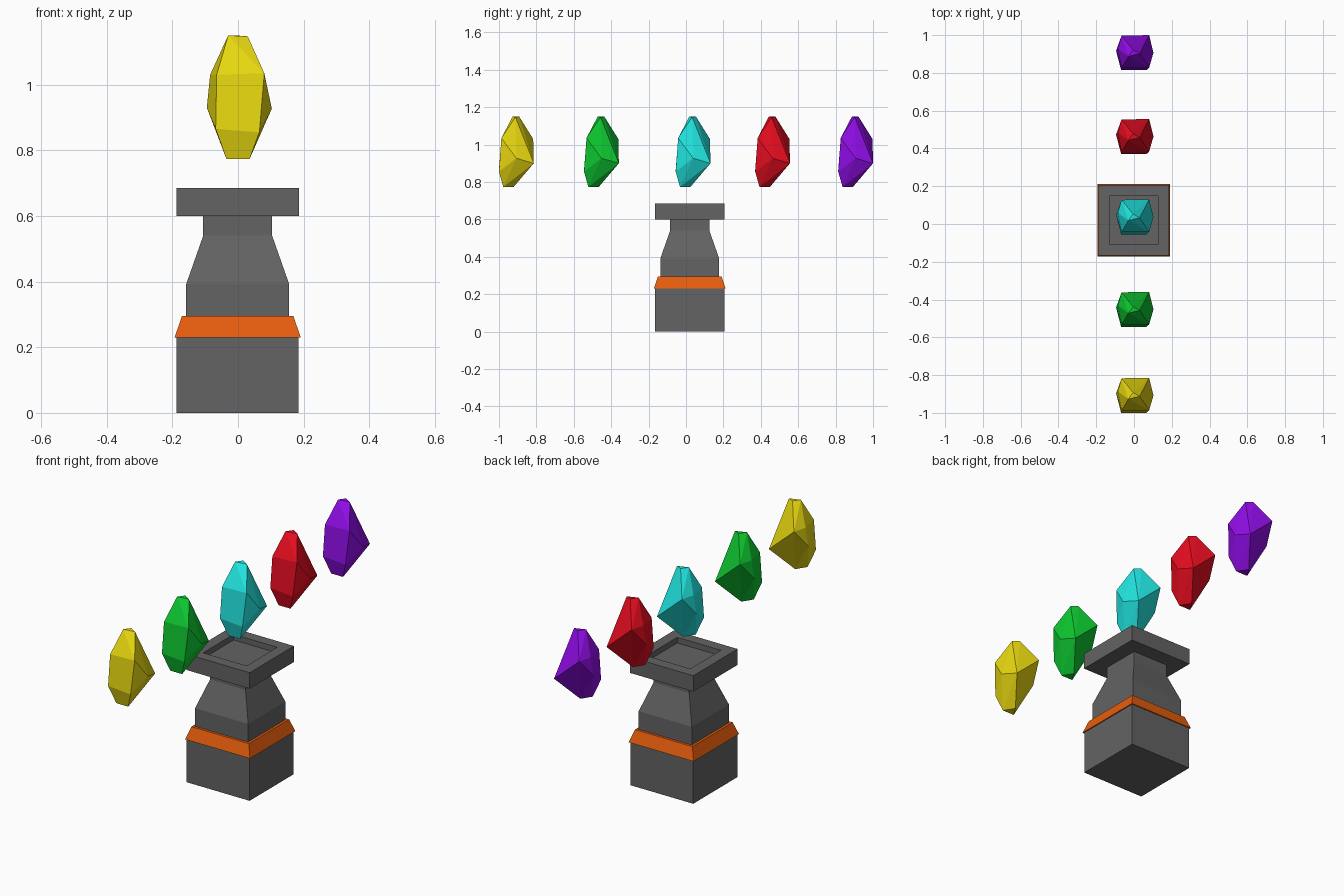
import bpy, bmesh

if "Cube" in bpy.data.objects:
    bpy.data.objects.remove(bpy.data.objects["Cube"])

CX, CY = -0.001, 0.02  # pedestal axis


def material(name, rgb):
    m = bpy.data.materials.new(name)
    m.diffuse_color = (*rgb, 1)
    m.use_nodes = True
    m.node_tree.nodes["Principled BSDF"].inputs["Base Color"].default_value = m.diffuse_color
    return m


def finish(name, bm, mat):
    bmesh.ops.recalc_face_normals(bm, faces=bm.faces)
    me = bpy.data.meshes.new(name)
    bm.to_mesh(me)
    bm.free()
    me.materials.append(mat)
    ob = bpy.data.objects.new(name, me)
    bpy.context.collection.objects.link(ob)
    return ob


def square_stack(name, profile, mat):
    """Loft square rings of (half width, z), capped at both ends."""
    bm = bmesh.new()
    rings = [[bm.verts.new((CX + sx * h, CY + sy * h, z))
              for sx, sy in ((-1, -1), (1, -1), (1, 1), (-1, 1))]
             for h, z in profile]
    for a, b in zip(rings, rings[1:]):
        for i in range(4):
            j = (i + 1) % 4
            bm.faces.new((a[i], a[j], b[j], b[i]))
    bm.faces.new(rings[0][::-1])
    bm.faces.new(rings[-1])
    return finish(name, bm, mat)


stone = material("stone", (0.125, 0.125, 0.125))
orange = material("orange", (0.80, 0.11, 0.004))

# Pedestal
square_stack("pedestal_base", [(0.186, 0), (0.186, 0.23)], stone)
square_stack("orange_band", [(0.192, 0.23), (0.17, 0.295)], orange)
square_stack("pedestal_neck", [(0.157, 0.295), (0.157, 0.392), (0.105, 0.54), (0.105, 0.60)], stone)
# Top slab with its square recess
square_stack("pedestal_top", [(0.187, 0.60), (0.187, 0.685), (0.129, 0.685), (0.129, 0.655)], stone)

# Faceted gem: convex hull of a few corner points
GEM = [
    (-0.03, -0.02, 1.15), (0.03, -0.005, 1.147), (-0.005, 0.015, 1.15),
    (-0.065, -0.08, 1.03), (0.08, -0.08, 1.035),
    (-0.085, 0.02, 1.03), (-0.066, 0.09, 1.03),
    (-0.095, 0.01, 0.93), (0.103, 0.0, 0.927),
    (-0.068, -0.093, 0.865), (0.065, -0.093, 0.855),
    (0.08, 0.093, 0.90),
    (-0.035, -0.07, 0.773), (0.035, -0.07, 0.773), (0.0, -0.015, 0.773),
]


def gem(name, y, rgb):
    bm = bmesh.new()
    for p in GEM:
        bm.verts.new((p[0], p[1] + y, p[2]))
    bmesh.ops.convex_hull(bm, input=bm.verts)
    loose = [v for v in bm.verts if not v.link_faces]
    bmesh.ops.delete(bm, geom=loose, context='VERTS')
    bmesh.ops.dissolve_limit(bm, angle_limit=0.07, verts=bm.verts, edges=bm.edges)
    finish(name, bm, material(name + "_colour", rgb))


for name, y, rgb in (
        ("yellow_gem", -0.907, (0.80, 0.68, 0.005)),
        ("green_gem", -0.452, (0.004, 0.58, 0.03)),
        ("cyan_gem", 0.038, (0.016, 0.80, 0.76)),
        ("red_gem", 0.463, (0.80, 0.004, 0.014)),
        ("purple_gem", 0.907, (0.28, 0.004, 0.80))):
    gem(name, y, rgb)
